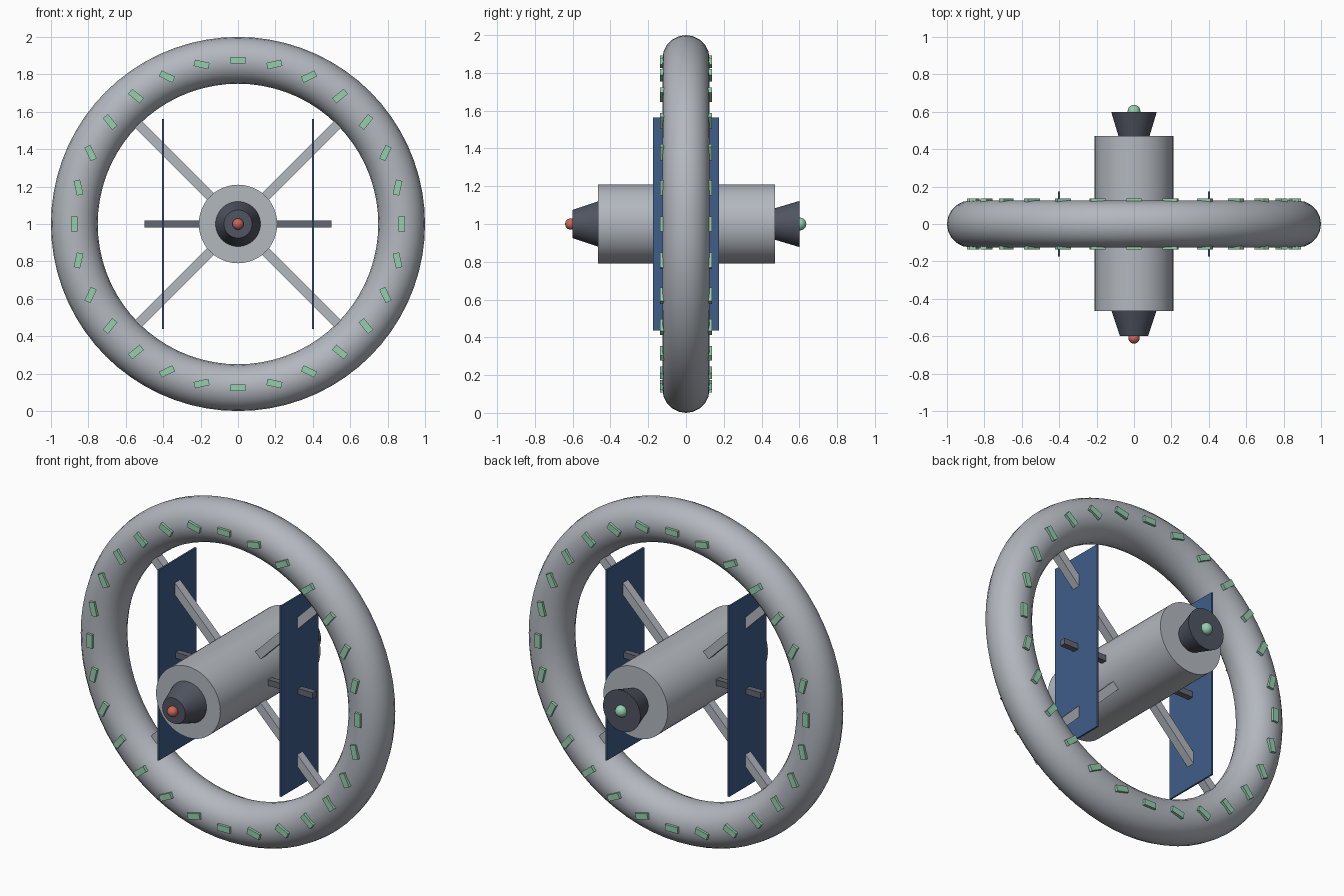
import bpy
import math
from mathutils import Matrix, Vector

cube = bpy.data.objects.get("Cube")
if cube:
    bpy.data.objects.remove(cube, do_unlink=True)

HUB = Vector((0, 0, 1))   # centre of the wheel
RING_R, TUBE_R = 0.875, 0.125


def material(name, rgb):
    m = bpy.data.materials.new(name)
    m.use_nodes = True
    m.diffuse_color = (*rgb, 1)
    m.node_tree.nodes["Principled BSDF"].inputs["Base Color"].default_value = (*rgb, 1)
    return m


hull = material("hull grey", (0.45, 0.48, 0.52))
dark = material("dark grey", (0.08, 0.09, 0.12))
boom_grey = material("boom grey", (0.13, 0.14, 0.17))
blue = material("panel blue", (0.05, 0.11, 0.25))
green = material("light green", (0.3, 0.62, 0.42))
red = material("light red", (0.6, 0.13, 0.1))


def finish(name, mat, smooth=False):
    ob = bpy.context.object
    ob.name = name
    ob.data.materials.append(mat)
    if smooth:
        bpy.ops.object.shade_smooth_by_angle(angle=math.radians(40))
    return ob


def box(name, mat, centre, size, turn=0):
    """Box turned about the wheel axis (y)."""
    bpy.ops.mesh.primitive_cube_add(size=1)
    ob = finish(name, mat)
    ob.data.transform(Matrix.Diagonal((*size, 1)))
    ob.location = HUB + Vector(centre)
    ob.rotation_euler.y = turn
    return ob


def lathe(name, mat, y0, y1, r0, r1):
    """Cylinder or cone frustum along y."""
    bpy.ops.mesh.primitive_cone_add(
        vertices=48, radius1=r0, radius2=r1, depth=y1 - y0,
        location=HUB + Vector((0, (y0 + y1) / 2, 0)), rotation=(-math.pi / 2, 0, 0))
    return finish(name, mat, True)


def ball(name, mat, y, r):
    bpy.ops.mesh.primitive_uv_sphere_add(
        segments=24, ring_count=12, radius=r, location=HUB + Vector((0, y, 0)))
    return finish(name, mat, True)


# Outer habitat ring
bpy.ops.mesh.primitive_torus_add(
    major_radius=RING_R, minor_radius=TUBE_R, major_segments=72, minor_segments=20,
    location=HUB, rotation=(math.pi / 2, 0, 0))
finish("habitat_ring", hull, True)

# Central hub with docking cone, engine nozzle and end lights
lathe("hub", hull, -0.465, 0.47, 0.21, 0.21)
lathe("docking_cone", dark, -0.6, -0.465, 0.075, 0.12)
lathe("engine_nozzle", dark, 0.47, 0.6, 0.083, 0.122)
ball("front_light", red, -0.61, 0.03)
ball("rear_light", green, 0.603, 0.034)

# Diagonal spokes from hub to ring
for i in range(4):
    a = math.radians(45 + 90 * i)
    reach = Vector((math.cos(a), 0, math.sin(a)))
    box(f"spoke_{i + 1}", hull, reach * 0.48, (0.68, 0.05, 0.05), -a)

# Solar panels on side booms
for side, s in (("left", 1), ("right", -1)):
    box(f"{side}_boom", boom_grey, (s * 0.34, 0, 0), (0.32, 0.035, 0.035))
    box(f"{side}_solar_panel", blue, (s * 0.4, 0, 0), (0.01, 0.35, 1.125))

# Windows on both faces of the ring, each tilted against the curve
COUNT = 28
for face, s in (("front", -1), ("rear", 1)):
    for i in range(COUNT):
        a = 2 * math.pi * i / COUNT
        box(f"{face}_window_{i + 1}", green,
            (RING_R * math.sin(a), s * TUBE_R, RING_R * math.cos(a)),
            (0.08, 0.025, 0.035), -a)
